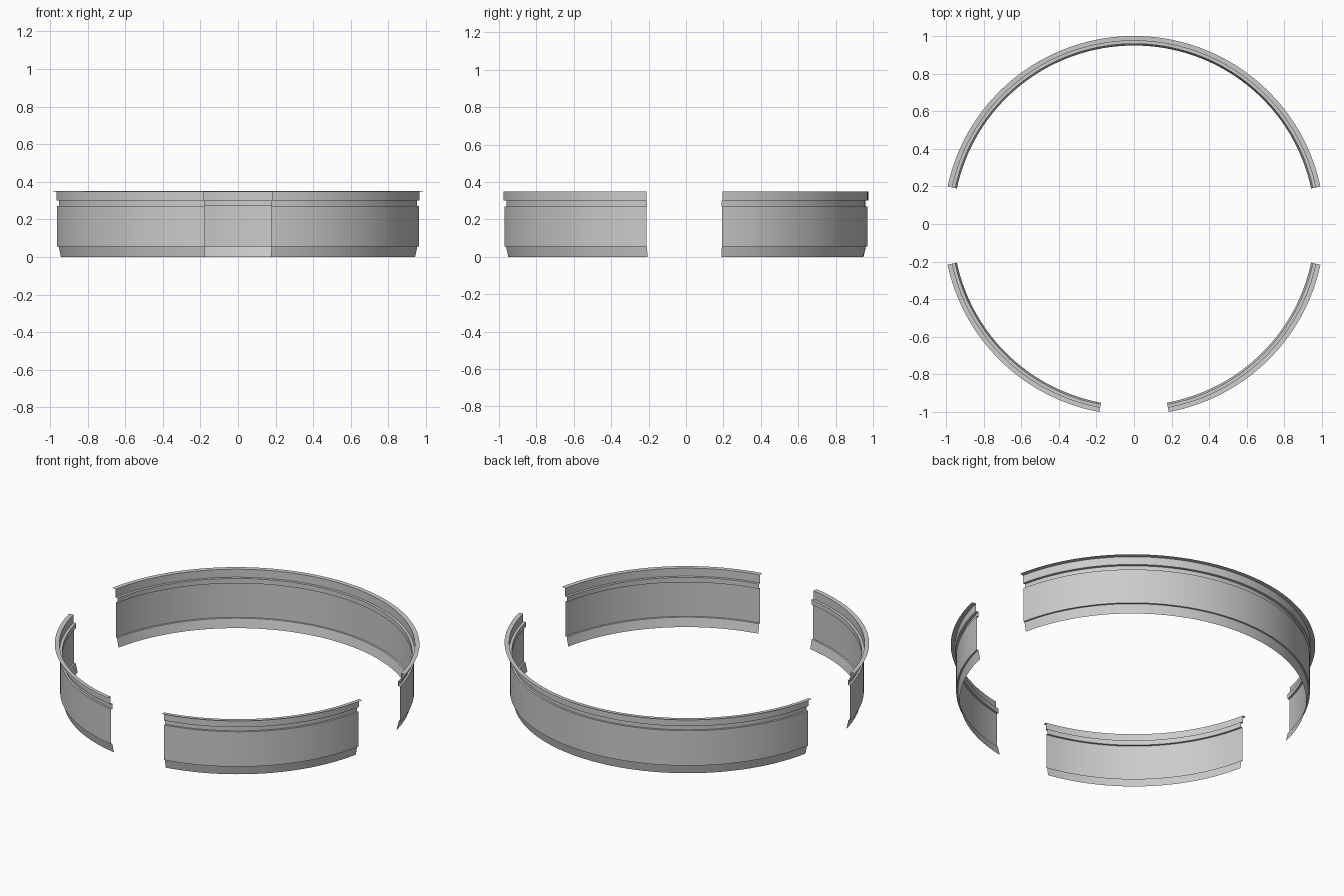
import bpy, bmesh, math

if "Cube" in bpy.data.objects:
    bpy.data.objects.remove(bpy.data.objects["Cube"])

CY = -0.0084      # ring centre, so the gapped bounds are centred on y
SX = 1.005

# thin sheet cross-section (radius, z): foot slope, wall, groove, upper band, top flange
PROFILE = [(0.958, 0.0), (0.970, 0.055), (0.979, 0.056), (0.979, 0.27),
           (0.967, 0.27), (0.967, 0.30), (0.983, 0.30), (0.983, 0.349),
           (1.0084, 0.35)]


def arc_panel(name, start, end):
    """Sweep the profile round the ring between two angles in degrees."""
    steps = max(1, round((end - start) / 2))
    bm = bmesh.new()
    rows = []
    for i in range(steps + 1):
        a = math.radians(start + (end - start) * i / steps)
        rows.append([bm.verts.new((SX * r * math.cos(a), r * math.sin(a) + CY, z))
                     for r, z in PROFILE])
    for a, b in zip(rows, rows[1:]):
        for j in range(len(PROFILE) - 1):
            bm.faces.new((a[j], b[j], b[j + 1], a[j + 1]))
    mesh = bpy.data.meshes.new(name)
    bm.to_mesh(mesh)
    bm.free()
    ob = bpy.data.objects.new(name, mesh)
    bpy.context.collection.objects.link(ob)
    bpy.ops.object.select_all(action='DESELECT')
    ob.select_set(True)
    bpy.context.view_layer.objects.active = ob
    bpy.ops.object.shade_smooth_by_angle(angle=math.radians(10))
    return ob


# long back panel and two front panels, with gaps at the sides and front
arc_panel("back_panel", 11.9, 168.1)
arc_panel("front_left_panel", 191.9, 259.5)
arc_panel("front_right_panel", 280.5, 348.1)
